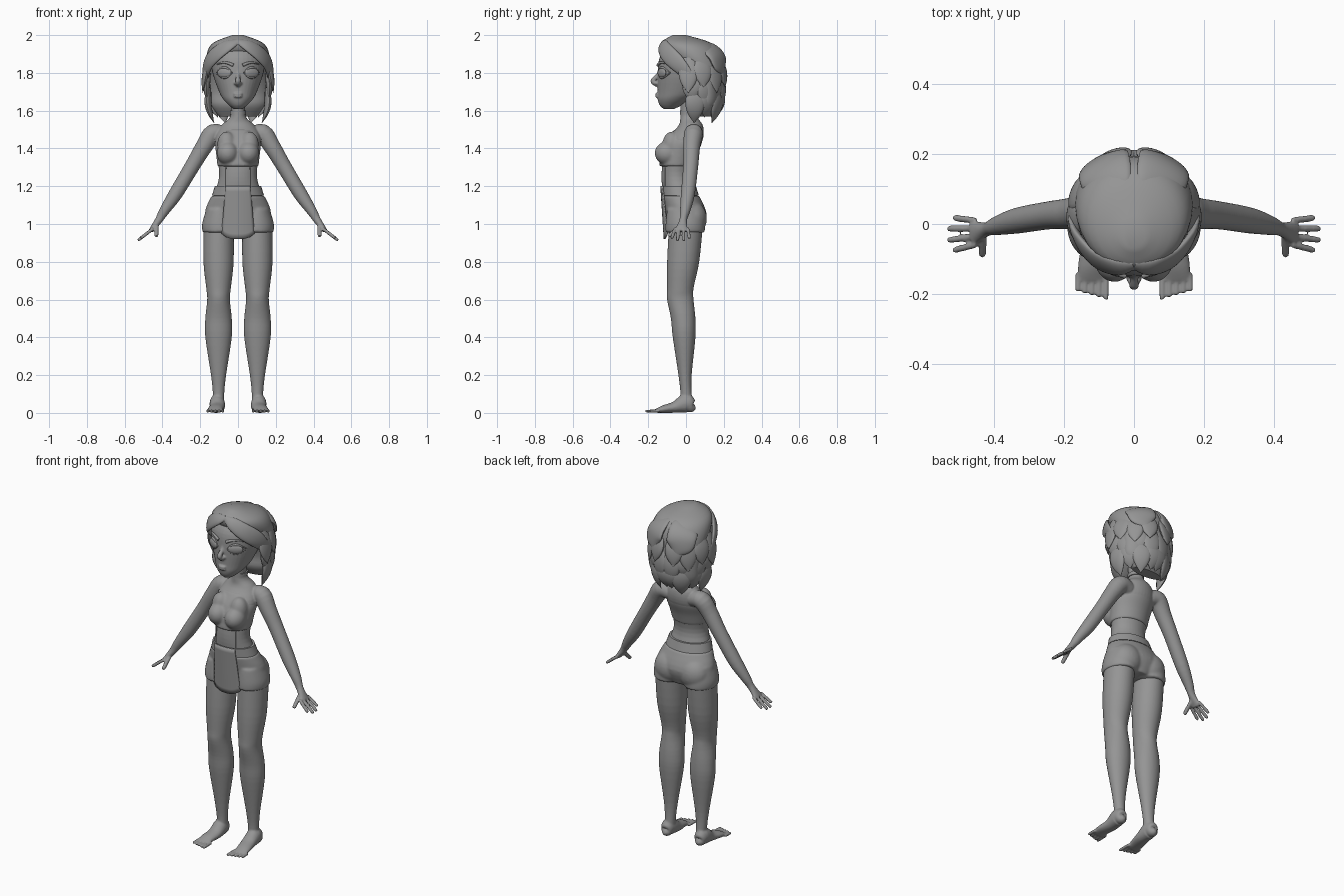
import bpy, bmesh, math
from mathutils import Vector, Matrix

cube = bpy.data.objects.get("Cube")
if cube:
    bpy.data.objects.remove(cube)

grey = bpy.data.materials.new("plain_grey")
grey.use_nodes = True
grey.diffuse_color = (.3, .3, .3, 1)
grey.node_tree.nodes["Principled BSDF"].inputs["Base Color"].default_value = grey.diffuse_color
UP, BACK = Vector((0, 0, 1)), Vector((0, 1, 0))


def smooth_path(sections, steps=4):
    """Catmull-Rom interpolation of section tuples."""
    path = []
    last = len(sections) - 1
    for i in range(last):
        nearby = [sections[max(0, min(last, i + k))] for k in (-1, 0, 1, 2)]
        for step in range(steps):
            t = step / steps
            path.append([b + t / 2 * (c - a + t * (2*a - 5*b + 4*c - d + t * (3*b - a - 3*c + d)))
                         for a, b, c, d in zip(*nearby)])
    return path + [list(sections[-1])]


def sweep(bm, sections, ref=BACK, level=None, sides=24):
    """Skin oval sections: x, y, z, half width and, unless round, half depth along ref."""
    path = smooth_path([(*s, s[3])[:5] for s in sections])
    centres = [Vector(s[:3]) for s in path]
    rings = []
    for i, centre in enumerate(centres):
        along = level or (centres[min(i + 1, len(path) - 1)] - centres[max(i - 1, 0)]).normalized()
        deep = (ref - along * ref.dot(along)).normalized()
        wide = along.cross(deep)
        half_width, half_depth = (max(size, .002) for size in path[i][3:])
        angles = [k * math.tau / sides for k in range(sides)]
        rings.append([bm.verts.new(centre + wide * half_width * math.cos(angle)
                                   + deep * half_depth * math.sin(angle)) for angle in angles])
    for low, high in zip(rings, rings[1:]):
        for k in range(sides):
            bm.faces.new((low[k - 1], low[k], high[k], high[k - 1]))
    bm.faces.new(rings[0])
    bm.faces.new(rings[-1])


def stack(bm, rows, grow=0, x=0):
    """Level sections given as z, half width, front y, back y."""
    sweep(bm, [(x, (front + back) / 2, z, width + grow, (back - front) / 2 + grow)
               for z, width, front, back in rows], level=UP, sides=36)


def ball(bm, centre, size, turn=0):
    matrix = Matrix.Translation(centre) @ Matrix.Rotation(turn, 4, 'Z') @ Matrix.Diagonal((*size, 1))
    bmesh.ops.create_uvsphere(bm, u_segments=24, v_segments=14, radius=1, matrix=matrix)


def finger(bm, start, end, radius=.009):
    start, end = Vector(start), Vector(end)
    sweep(bm, [(*start, radius), (*start.lerp(end, .9), radius), (*end, radius / 2)], ref=UP, sides=12)


def mirror(bm):
    copy = bmesh.ops.duplicate(bm, geom=bm.verts[:] + bm.edges[:] + bm.faces[:])["geom"]
    verts = [item for item in copy if isinstance(item, bmesh.types.BMVert)]
    bmesh.ops.scale(bm, vec=(-1, 1, 1), verts=verts)


def finish(name, bm, voxel=0, rounds=3):
    """Make the object; a voxel size blends its pieces into one skin."""
    bmesh.ops.recalc_face_normals(bm, faces=bm.faces[:])
    mesh = bpy.data.meshes.new(name)
    bm.to_mesh(mesh)
    bm.free()
    mesh.materials.append(grey)
    obj = bpy.data.objects.new(name, mesh)
    bpy.context.collection.objects.link(obj)
    if voxel:
        blend = obj.modifiers.new("blend", 'REMESH')
        blend.mode, blend.voxel_size, blend.use_smooth_shade = 'VOXEL', voxel, True
        soften = obj.modifiers.new("soften", 'SMOOTH')
        soften.factor, soften.iterations = .5, rounds
    else:
        bpy.ops.object.select_all(action='DESELECT')
        obj.select_set(True)
        bpy.context.view_layer.objects.active = obj
        bpy.ops.object.shade_smooth_by_angle(angle=math.radians(50))
    return obj


# Legs and feet
body = bmesh.new()
stack(body, [(1, .08, -.09, .09), (.8, .08, -.1, .07), (.66, .065, -.1, .04), (.6, .06, -.1, .04),
             (.5, .07, -.08, .05), (.4, .07, -.07, .05), (.2, .04, -.04, .03), (.1, .03, -.03, .03),
             (.04, .03, -.04, .04)], x=.103)
sweep(body, [(.11, .05, .03, .01), (.11, .03, .03, .03), (.11, 0, .05, .04, .05),
             (.11, -.06, .03, .04, .03), (.12, -.12, .02, .04, .02), (.12, -.16, .01, .04, .01)], ref=UP)
for k in range(5):
    x = .08 + .02 * k
    finger(body, (x, -.14, .011), (x, -.215 + .006 * k, .009), .008)

# Arms and hands
sweep(body, [(.07, .04, 1.47, .04), (.13, .04, 1.48, .05), (.18, .03, 1.41, .045), (.24, .025, 1.31, .04),
             (.33, .01, 1.16, .037), (.39, -.005, 1.07, .027), (.42, -.015, 1.02, .02),
             (.46, -.025, .965, .013, .036)])
for k in range(4):
    knuckle = Vector((.45, .01 - .023 * k, .975))
    reach = .1 if k in (1, 2) else .08
    finger(body, knuckle, knuckle + Vector((.8, .1 - .1 * k, -.62)) * reach)
finger(body, (.43, -.02, 1), (.432, -.09, .935), .011)

# Torso, blended with the mirrored limbs
TORSO = [(.96, .09, -.09, .07), (1.05, .165, -.1, .1), (1.15, .13, -.12, .06), (1.25, .1, -.13, .03),
         (1.35, .11, -.12, .05), (1.45, .12, -.1, .09), (1.52, .09, -.04, .09), (1.57, .04, -.03, .06),
         (1.66, .04, -.03, .05)]
mirror(body)
stack(body, TORSO)
finish("body", body, .005)

# Cropped top, softly blended over the chest, with its under-bust edge
top = bmesh.new()
ball(top, (.055, -.1, 1.375), (.058, .066, .062))
ball(top, (.06, -.075, 1.42), (.05, .05, .07))
mirror(top)
stack(top, [(1.305, .106, -.14, .04), (1.37, .113, -.13, .058), (1.44, .118, -.105, .084),
            (1.5, .09, -.06, .08)], .003)
finish("cropped_top", top, .006, 14)

# Shorts with rounded seat, and waistband
shorts = bmesh.new()
stack(shorts, [(.955, .09, -.108, .1), (1, .092, -.108, .1), (1.08, .07, -.1, .09)], x=.098)
ball(shorts, (.08, .035, 1.03), (.09, .076, .09))
mirror(shorts)
stack(shorts, TORSO[:3], .01)
finish("shorts", shorts, .006, 10)
waistband = bmesh.new()
stack(waistband, [(1.15, .135, -.127, .065), (1.2, .12, -.13, .05)], .003)
finish("waistband", waistband)

# Front apron panel: a bowed sheet that widens to a rounded hem
panel = bmesh.new()
columns, levels = 12, 10
grid = []
for j in range(levels + 1):
    t = j / levels
    row = []
    for i in range(columns + 1):
        u = 2 * i / columns - 1
        x = u * (.066 + .022 * t)
        z = 1.2 - t * (.28 - .03 * abs(u) ** 3)
        row.append(panel.verts.new((x, -.136 + .018 * t + 2 * x * x, z)))
    grid.append(row)
for upper, lower in zip(grid, grid[1:]):
    for i in range(columns):
        panel.faces.new((upper[i], lower[i], lower[i + 1], upper[i + 1]))
sheet = finish("front_panel", panel)
sheet.modifiers.new("thickness", 'SOLIDIFY').thickness = .008

# Midriff seams and neck band
seams = bmesh.new()
sweep(seams, [(.065, -.11, z, .003) for z in (1.2, 1.3)], sides=8)
mirror(seams)
finish("midriff_seams", seams)
neck_band = bmesh.new()
stack(neck_band, [(1.58, .04, -.03, .06), (1.6, .04, -.03, .06)], .003)
finish("neck_band", neck_band)

# Head with nose, lips and ears
head = bmesh.new()
ball(head, (.01, -.158, 1.745), (.012, .012, .009))
ball(head, (.16, .08, 1.77), (.02, .02, .05))
mirror(head)
stack(head, [(1.61, .025, -.12, -.06), (1.63, .05, -.14, -.02), (1.66, .078, -.15, .03),
             (1.7, .1, -.15, .08), (1.8, .135, -.15, .13), (1.88, .14, -.14, .14),
             (1.94, .11, -.1, .12), (1.98, .06, -.05, .07)])
sweep(head, [(0, -.135, 1.83, .01), (0, -.148, 1.79, .01), (0, -.175, 1.757, .014), (0, -.15, 1.735, .012)])
for z in (1.688, 1.675):
    ball(head, (0, -.151, z), (.024, .012, .007))
finish("head", head, .005, 2)


def on_face(x, z):
    """Point on the front of the head at eye height."""
    return x, -.01 - .14 * math.sqrt(1 - (x / .135) ** 2), z


# Eyes, lids and brows
eyes = bmesh.new()
ball(eyes, on_face(.073, 1.8), (.042, .012, .026), turn=.5)
mirror(eyes)
finish("eyes", eyes)
eyelids = bmesh.new()
for rise in (.028, -.025):
    sweep(eyelids, [(*on_face(.073 + .042 * u, 1.8 + rise * (1 - u * u)), .007 - .004 * abs(u))
                    for u in (-1, -.5, 0, .5, 1)], sides=10)
mirror(eyelids)
finish("eyelids", eyelids)
eyebrows = bmesh.new()
sweep(eyebrows, [(*on_face(.025 + .095 * t, 1.84 + .015 * math.sin(math.pi * t)), .009 - .006 * t)
                 for t in (0, .25, .5, .75, 1)], sides=10)
mirror(eyebrows)
finish("eyebrows", eyebrows)

# Hair mass
hair = bmesh.new()
stack(hair, [(1.57, .1, .07, .14), (1.63, .15, .03, .18), (1.7, .16, .03, .19), (1.8, .165, -.01, .195),
             (1.9, .165, -.11, .185), (1.96, .13, -.13, .13), (2, .03, -.07, 0)])
finish("hair_cap", hair)

# Fringe: two broad locks swept from a centre parting
fringe = bmesh.new()
sweep(fringe, [(0, -.115, 1.965, .015, .01), (.05, -.122, 1.945, .035, .014), (.11, -.1, 1.905, .045, .015),
               (.155, -.05, 1.855, .045, .014), (.172, .01, 1.79, .03, .012), (.17, .06, 1.73, .004)],
      ref=Vector((.6, -.7, .35)))
mirror(fringe)
finish("hair_fringe", fringe)

# Three layers of flat pointed locks around the sides and back
locks = bmesh.new()
for layer in range(3):
    for k in range(4):
        turn = math.radians(86 + 25 * k + 6 * layer)
        out = Vector((math.sin(turn), -math.cos(turn), 0))
        uneven = (-1) ** (k + layer)
        lock = []
        for step in range(6):
            t = step / 5
            flare = (.035 - .03 * layer) * t * t + .012 * math.sin(math.pi * t) - .01
            spot = out * (.163 + flare)
            width = .052 * abs(math.sin(math.pi * (.15 + .85 * t))) ** .8
            lock.append((spot.x, spot.y * 1.03 + .025, 1.88 - .08 * layer - (.17 + .015 * uneven) * t,
                         width, width / 3))
        sweep(locks, lock, ref=out, sides=16)
mirror(locks)
finish("hair_locks", locks)

# Upper back layer: two smooth halves that meet in a notch
halves = bmesh.new()
sweep(halves, [(.06, .06, 1.94, .05, .01), (.075, .12, 1.925, .075, .02), (.085, .16, 1.89, .08, .022),
               (.085, .18, 1.84, .07, .018), (.07, .195, 1.79, .01)], ref=Vector((.6, 1, .5)))
mirror(halves)
finish("hair_back_layer", halves)
